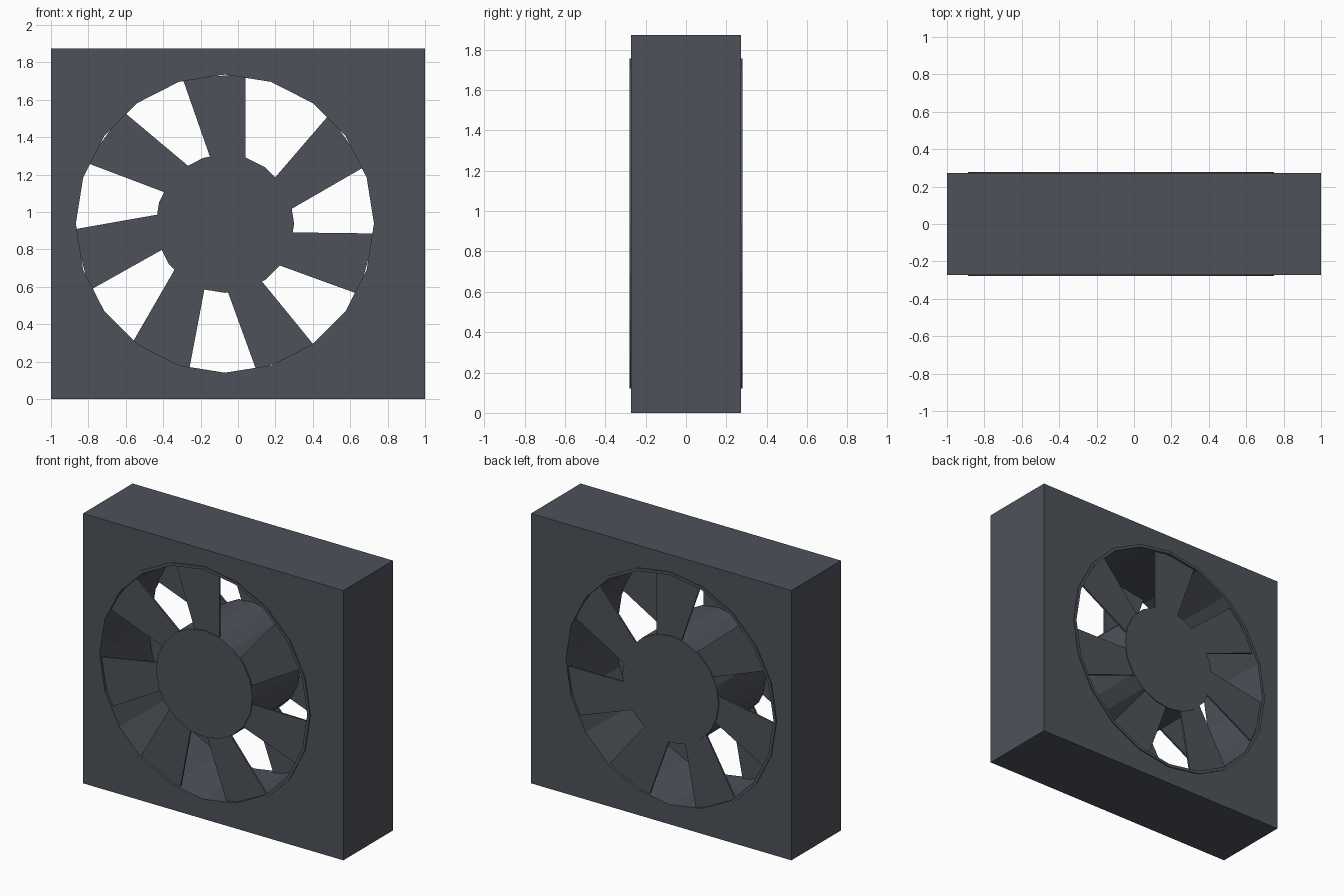
import bpy, bmesh, math
from mathutils import Matrix, Vector

if "Cube" in bpy.data.objects:
    bpy.data.objects.remove(bpy.data.objects["Cube"])

CX, CZ = -0.07, 0.938          # fan axis
SIDES = 20

dark = bpy.data.materials.new("dark_slate_grey")
dark.diffuse_color = (0.075, 0.084, 0.101, 1)
dark.use_nodes = True
dark.node_tree.nodes["Principled BSDF"].inputs["Base Color"].default_value = dark.diffuse_color


def circle(r):
    return [(CX + r * math.sin(2 * math.pi * i / SIDES),
             CZ + r * math.cos(2 * math.pi * i / SIDES)) for i in range(SIDES)]


def prism(name, loops, y0, y1):
    """Extrude an xz outline (further loops are holes) from y0 to y1."""
    bm = bmesh.new()
    edges = []
    for loop in loops:
        vs = [bm.verts.new((x, y0, z)) for x, z in loop]
        edges += [bm.edges.new((vs[i - 1], vs[i])) for i in range(len(vs))]
    bmesh.ops.triangle_fill(bm, edges=edges, use_beauty=True, normal=Vector((0, -1, 0)))
    res = bmesh.ops.extrude_face_region(bm, geom=bm.faces[:], use_keep_orig=True)
    moved = [g for g in res["geom"] if isinstance(g, bmesh.types.BMVert)]
    bmesh.ops.translate(bm, verts=moved, vec=(0, y1 - y0, 0))
    bmesh.ops.recalc_face_normals(bm, faces=bm.faces[:])
    me = bpy.data.meshes.new(name)
    bm.to_mesh(me)
    bm.free()
    me.materials.append(dark)
    ob = bpy.data.objects.new(name, me)
    bpy.context.collection.objects.link(ob)
    return ob


# square housing with a round opening
prism("housing", [[(-1, 0), (1, 0), (1, 1.873), (-1, 1.873)], circle(0.806)], -0.272, 0.272)

# thin duct lining that stands slightly proud of both faces
prism("duct_ring", [circle(0.8175), circle(0.797)], -0.279, 0.279)

# central hub
prism("hub", [circle(0.37)], -0.27, 0.27)

# seven thin spokes on each face, stepped by 50 degrees
profile = [(-0.06, 0.30), (0.11, 0.30), (0.11, 0.80), (-0.226, 0.775)]
for side, y0, y1 in (("front", -0.262, -0.25), ("back", 0.252, 0.264)):
    for k in range(7):
        rot = Matrix.Rotation(math.radians(50 * k), 2)
        pts = [rot @ Vector(p) for p in profile]
        prism(f"{side}_spoke_{k + 1}", [[(CX + p.x, CZ + p.y) for p in pts]], y0, y1)
